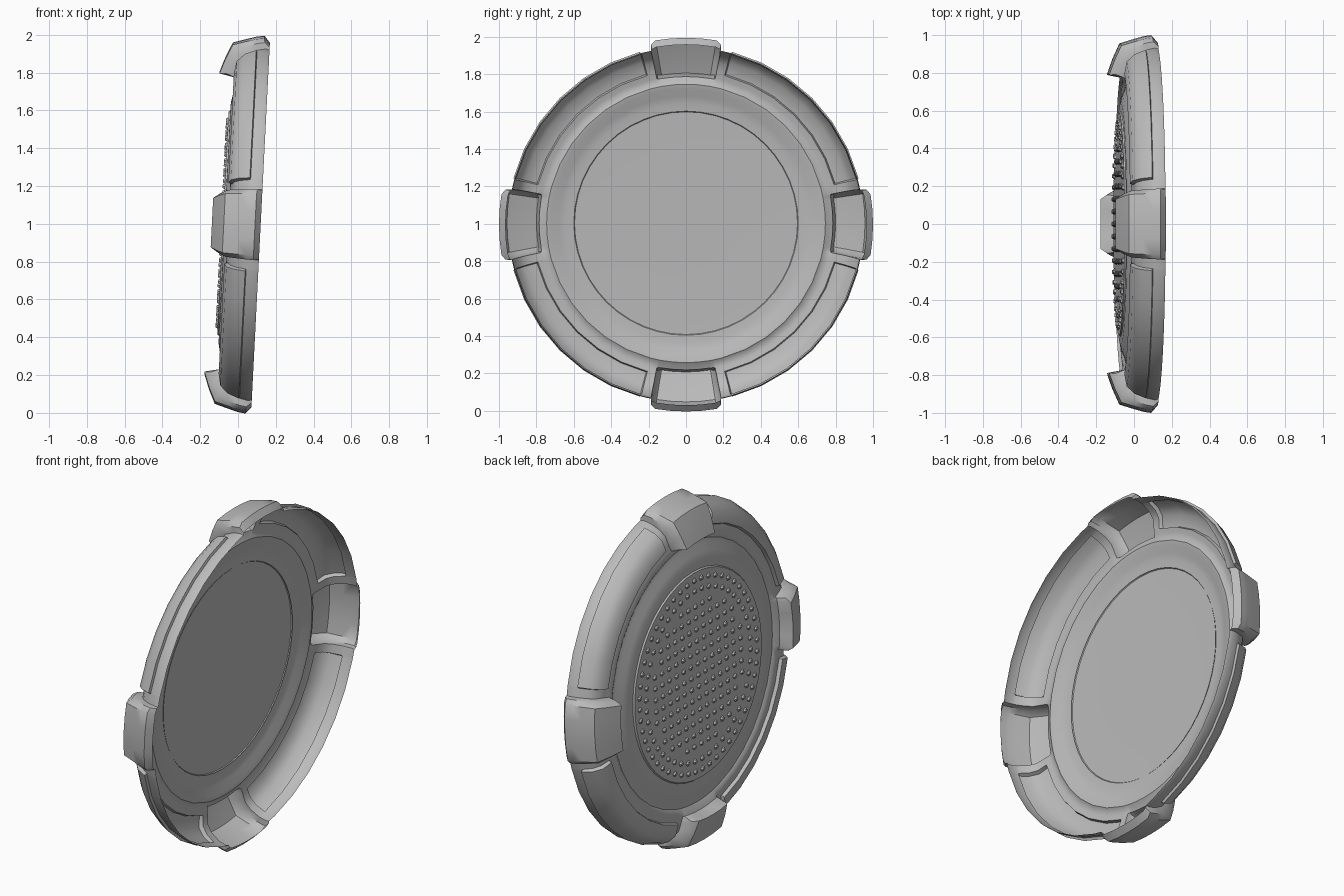
import bpy
import bmesh
import math
from mathutils import Matrix, Vector

cube = bpy.data.objects.get("Cube")
if cube:
    bpy.data.objects.remove(cube, do_unlink=True)

grey = bpy.data.materials.new("plain grey")
grey.use_nodes = True
tone = (0.5, 0.5, 0.5, 1)
grey.diffuse_color = tone
grey.node_tree.nodes["Principled BSDF"].inputs["Base Color"].default_value = tone

# The disc leans slightly and stands upright on its lower tab
TILT = Matrix.Translation((0, 0, 1)) @ Matrix.Rotation(math.radians(2.9), 4, "Y")


def finish(bm, name, sharp=40):
    bmesh.ops.recalc_face_normals(bm, faces=bm.faces)
    mesh = bpy.data.meshes.new(name)
    bm.to_mesh(mesh)
    bm.free()
    mesh.materials.append(grey)
    obj = bpy.data.objects.new(name, mesh)
    bpy.context.collection.objects.link(obj)
    obj.matrix_world = TILT
    bpy.ops.object.select_all(action="DESELECT")
    obj.select_set(True)
    bpy.context.view_layer.objects.active = obj
    bpy.ops.object.shade_smooth_by_angle(angle=math.radians(sharp))
    return obj


def polar(u, r, degrees):
    a = math.radians(degrees)
    return Vector((u, r * math.sin(a), r * math.cos(a)))


# Radial sections (depth, radius), from the open rim to the inner ledge
plain = [(.12, .945), (.1, .95), (.055, .94), (.05, .938), (0, .91),
         (-.03, .875), (-.042, .825), (-.043, .818), (-.05, .79)]
band = [(.12, .945), (.1, .95), (.055, .94), (.05, .955), (-.01, .93),
        (-.05, .89), (-.062, .825), (-.043, .818), (-.05, .79)]
tab = [(.12, .965), (.09, 1), (.055, .995), (.05, .994), (0, .98),
       (-.075, .957), (-.11, .88), (-.138, .80), (-.06, .785)]
dish = [(-.052, .765), (-.04, .745), (-.045, .72), (-.062, .68),
        (-.07, .64), (-.072, .58), (-.074, .3)]

# One quarter of the columns: angle, target section, blend towards it
columns = [(-11.4, plain, 0), (-11, tab, .65), (-9.4, tab, 1), (-4.7, tab, 1),
           (0, tab, 1), (4.7, tab, 1), (9.4, tab, 1), (11, tab, .65),
           (11.4, plain, 0), (14.6, plain, 0)]
columns += [(15 + 10 * i, band, 1) for i in range(7)]
columns += [(75.4, plain, 0)]

# Thin shell with four bulging tabs and four raised bands
bm = bmesh.new()
grid = []
for quarter in range(4):
    for angle, target, k in columns:
        section = [Vector(p).lerp(Vector(q), k) for p, q in zip(plain, target)]
        section += [Vector(p) for p in dish]
        grid.append([bm.verts.new(polar(p.x, p.y, angle + 90 * quarter))
                     for p in section])
for here, after in zip(grid, grid[1:] + grid[:1]):
    for i in range(len(here) - 1):
        bm.faces.new((here[i], here[i + 1], after[i + 1], after[i]))
bm.faces.new([col[-1] for col in grid])
finish(bm, "shell")

# Round plate on the back
bm = bmesh.new()
rings = [[bm.verts.new(polar(u, r, i * 7.5)) for i in range(48)]
         for u, r in ((-.066, .6), (-.08, .59), (-.08, .57))]
for inner, outer in zip(rings, rings[1:]):
    for i in range(48):
        j = (i + 1) % 48
        bm.faces.new((inner[i], inner[j], outer[j], outer[i]))
bm.faces.new(rings[-1])
finish(bm, "back_plate", 30)

# Studs: two rings around a square grid
spots = [polar(0, r, i * 360 / n) for r, n in ((.545, 52), (.485, 46))
         for i in range(n)]
step = .066
for i in range(-6, 7):
    for j in range(-6, 7):
        p = Vector((0, i * step, j * step))
        if p.length < .44:
            spots.append(p)
bm = bmesh.new()
for p in spots:
    turn = Matrix.Rotation(math.radians(-90), 4, "Y")
    bmesh.ops.create_cone(bm, cap_ends=True, segments=6, radius1=.017,
                          radius2=.009, depth=.012,
                          matrix=Matrix.Translation(p + Vector((-.085, 0, 0))) @ turn)
finish(bm, "back_studs", 30)
